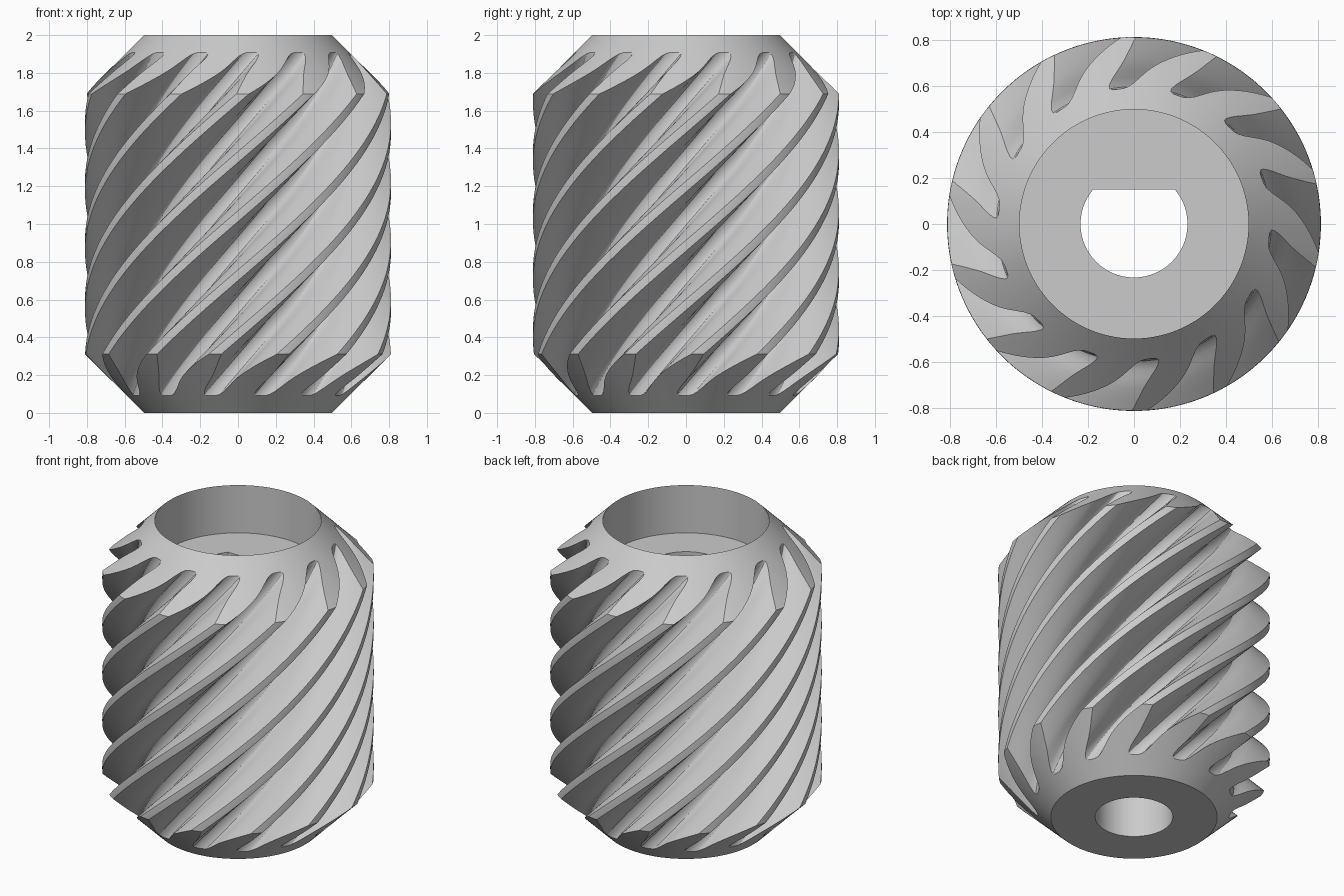
import bpy, bmesh, math
from math import cos, sin, radians, pi

cube = bpy.data.objects.get("Cube")
if cube:
    bpy.data.objects.remove(cube, do_unlink=True)

TEETH = 14
TWIST = radians(82.2)      # turn per unit of height
PHASE = radians(-157.7)    # groove direction at mid height
BORE, FLAT = 0.232, 0.15   # bore radius, distance of its flat from the axis
FLOOR, STEP = 1.685, 1.2   # recess floor, lower end of the flat

steel = bpy.data.materials.new("light_grey_steel")
steel.use_nodes = True
steel.diffuse_color = (0.6, 0.6, 0.6, 1)
steel.node_tree.nodes["Principled BSDF"].inputs["Base Color"].default_value = (0.6, 0.6, 0.6, 1)


def make_object(name, bm):
    bmesh.ops.recalc_face_normals(bm, faces=bm.faces)
    mesh = bpy.data.meshes.new(name)
    bm.to_mesh(mesh)
    bm.free()
    mesh.materials.append(steel)
    obj = bpy.data.objects.new(name, mesh)
    bpy.context.collection.objects.link(obj)
    return obj


def bridge(bm, a, b):
    n = len(a)
    for i in range(n):
        j = (i + 1) % n
        bm.faces.new((a[i], a[j], b[j], b[i]))


def round_bore(angle):
    return BORE


def flat_bore(angle):
    # Radius of the D-shaped hole in a given direction
    return min(BORE, FLAT / sin(angle)) if sin(angle) > 0.1 else BORE


def lathe(name, bore, profile, segments):
    # Turn a closed section around z; bore radii may depend on direction
    bm = bmesh.new()
    rings = []
    for k in range(segments):
        a = 2 * pi * k / segments
        points = [(radius(a), z) for radius, z in bore] + profile
        rings.append([bm.verts.new((r * cos(a), r * sin(a), z)) for r, z in points])
    for k in range(segments):
        bridge(bm, rings[k], rings[(k + 1) % segments])
    bmesh.ops.remove_doubles(bm, verts=bm.verts, dist=0.0005)
    return make_object(name, bm)


def twisted_prism(name, section, z0, z1, slices):
    # Sweep a polar (angle, radius) section upwards along a helix
    bm = bmesh.new()
    rings = []
    for k in range(slices + 1):
        z = z0 + (z1 - z0) * k / slices
        turn = PHASE + TWIST * (z - 1)
        rings.append([bm.verts.new((r * cos(a + turn), r * sin(a + turn), z)) for a, r in section])
    for low, high in zip(rings, rings[1:]):
        bridge(bm, low, high)
    for ring, z in ((rings[0], z0), (rings[-1], z1)):
        centre = bm.verts.new((0, 0, z))
        for i in range(len(ring)):
            bm.faces.new((ring[i], ring[(i + 1) % len(ring)], centre))
    bmesh.ops.triangulate(bm, faces=bm.faces)
    return make_object(name, bm)


# Turned blank: bevelled ends, wide recess on top, bore with a flat in its upper part
gear = lathe(
    "helical_gear_body",
    [(flat_bore, FLOOR), (flat_bore, STEP), (round_bore, STEP), (round_bore, 0)],
    [(0.497, 0), (0.9, 0.4), (0.9, 1.6), (0.497, 2), (0.497, FLOOR)], 116)

# Tooth section: rounded root and involute flank, mirrored and repeated around
half = [(2.4, 0.59), (3.9, 0.596), (4.9, 0.61), (5.4, 0.635), (5.6, 0.666),
        (5.95, 0.69), (6.45, 0.71), (7.5, 0.74), (8.7, 0.77), (10.5, 0.81)]
groove = [(-a, r) for a, r in reversed(half)] + [(0, 0.589)] + half
pitch = 360 / TEETH
section = []
for t in range(TEETH):
    section += [(radians(t * pitch + a), r) for a, r in groove]
    section.append((radians((t + 0.5) * pitch), 0.811))
teeth = twisted_prism("tooth_helper", section, -0.06, 2.06, 80)
teeth.hide_render = True

# Keep only what lies in both the blank and the twisted teeth
cut = gear.modifiers.new("teeth", 'BOOLEAN')
cut.operation = 'INTERSECT'
cut.solver = 'EXACT'
cut.object = teeth
bpy.ops.object.select_all(action='DESELECT')
gear.select_set(True)
bpy.context.view_layer.objects.active = gear
bpy.ops.object.modifier_apply(modifier=cut.name)
bpy.data.objects.remove(teeth, do_unlink=True)
bpy.ops.object.shade_smooth_by_angle(angle=radians(30))
